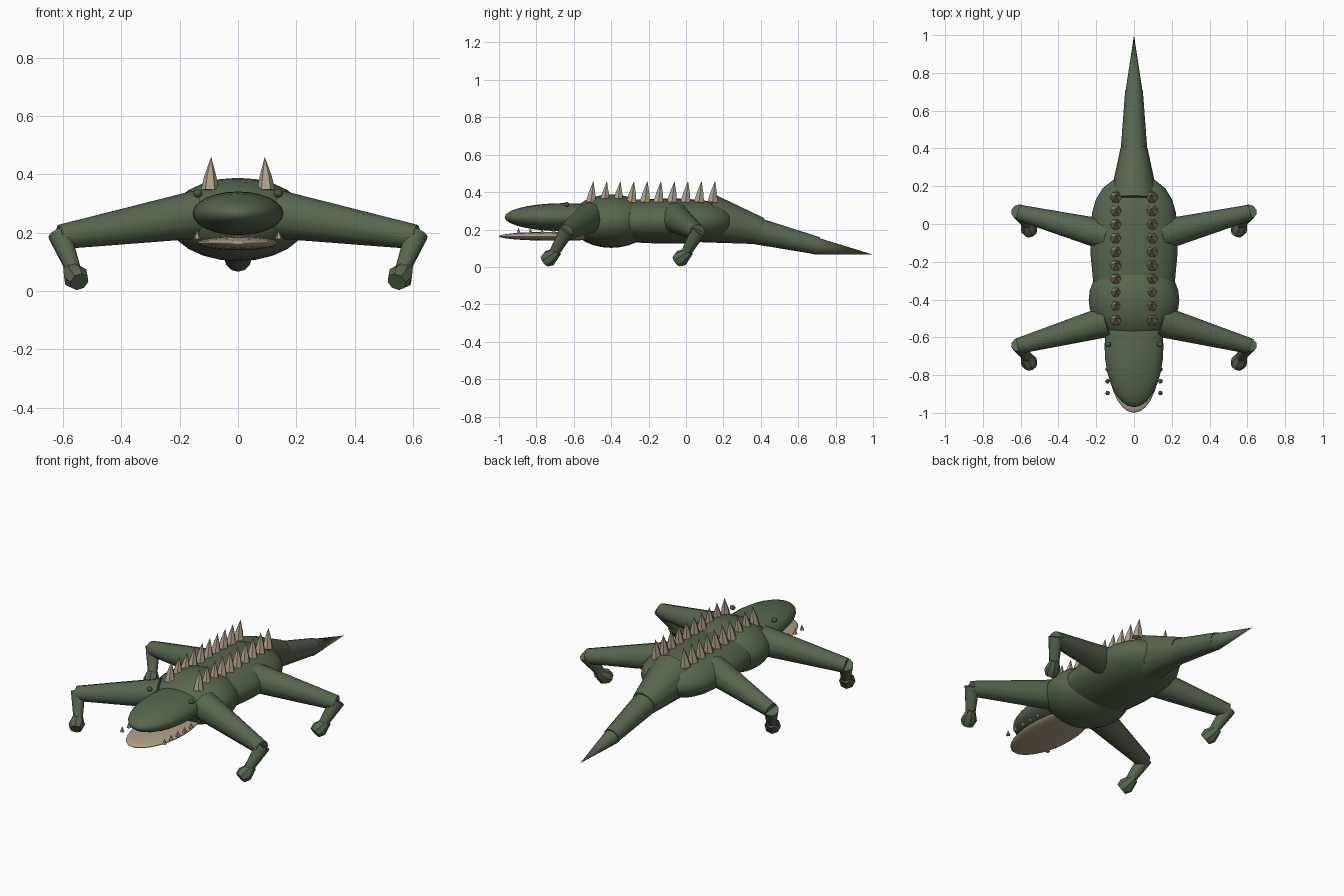
import bpy, bmesh, math
from mathutils import Vector

if "Cube" in bpy.data.objects:
    bpy.data.objects.remove(bpy.data.objects["Cube"])


def material(name, rgb):
    m = bpy.data.materials.new(name)
    m.diffuse_color = (*rgb, 1)
    m.use_nodes = True
    m.node_tree.nodes["Principled BSDF"].inputs["Base Color"].default_value = m.diffuse_color
    return m


GREEN = material("scale green", (0.095, 0.135, 0.075))
DARK = material("eye green", (0.05, 0.11, 0.05))
TAN = material("bone tan", (0.43, 0.35, 0.24))


def finish(bm, name, mat, angle=40):
    bmesh.ops.recalc_face_normals(bm, faces=bm.faces[:])
    me = bpy.data.meshes.new(name)
    bm.to_mesh(me)
    bm.free()
    me.materials.append(mat)
    ob = bpy.data.objects.new(name, me)
    bpy.context.collection.objects.link(ob)
    bpy.ops.object.select_all(action='DESELECT')
    ob.select_set(True)
    bpy.context.view_layer.objects.active = ob
    bpy.ops.object.shade_smooth_by_angle(angle=math.radians(angle))
    return ob


def loft(bm, rings, sides=12, flat=1.0):
    """Closed tube through (x, y, z, radius) rings; flat scales the height."""
    first, last = Vector(rings[0][:3]), Vector(rings[-1][:3])
    axis = (last - first).normalized()
    ref = Vector((0, 0, 1)) if abs(axis.z) < 0.95 else Vector((1, 0, 0))
    u = axis.cross(ref).normalized()
    v = u.cross(axis).normalized()
    loops = []
    for x, y, z, r in rings:
        loop = []
        for i in range(sides):
            a = math.tau * i / sides
            p = Vector((x, y, z)) + u * r * math.sin(a) + v * r * flat * math.cos(a)
            loop.append(bm.verts.new(p))
        loops.append(loop)
    for a, b in zip(loops, loops[1:]):
        for i in range(sides):
            j = (i + 1) % sides
            bm.faces.new((a[i], a[j], b[j], b[i]))
    bm.faces.new(loops[0])
    bm.faces.new(loops[-1])
    bmesh.ops.remove_doubles(bm, verts=loops[0] + loops[-1], dist=0.0005)


def tube(name, rings, mat=GREEN, sides=12, flat=1.0):
    bm = bmesh.new()
    loft(bm, rings, sides, flat)
    return finish(bm, name, mat)


def ellipsoid(name, centre, radii, mat=GREEN, seg=24, rows=14):
    bm = bmesh.new()
    bmesh.ops.create_uvsphere(bm, u_segments=seg, v_segments=rows, radius=1)
    for vert in bm.verts:
        x, y, z = vert.co
        vert.co = [c + r * p for c, r, p in zip(centre, radii, (x, z, y))]
    return finish(bm, name, mat)


# torso, chest, head and lower jaw
torso = [(-0.45, 0.18), (-0.3, 0.217), (-0.15, 0.231), (-0.03, 0.23), (0.06, 0.222),
         (0.13, 0.202), (0.19, 0.165), (0.23, 0.115), (0.25, 0.06), (0.255, 0.01)]
tube("torso", [(0, y, 0.245, r) for y, r in torso], sides=24, flat=0.52)
ellipsoid("chest", (0, -0.4, 0.245), (0.24, 0.22, 0.143))
ellipsoid("head", (0, -0.65, 0.266), (0.156, 0.32, 0.075))
ellipsoid("lower_jaw", (0, -0.7, 0.164), (0.14, 0.3, 0.024), TAN)

# tail in three tapering sections
tube("tail_base", [(0, 0.12, 0.26, 0.132), (0, 0.4, 0.192, 0.072)])
tube("tail_middle", [(0, 0.385, 0.19, 0.071), (0, 0.705, 0.113, 0.047)])
tube("tail_tip", [(0, 0.69, 0.112, 0.047), (0, 1.0, 0.066, 0.0002)])

# legs, with the same lower part placed at each knee
for end, root_y, knee_y in (("front", -0.515, -0.645), ("rear", -0.06, 0.06)):
    for side, s in (("left", -1), ("right", 1)):
        label = f"{end}_{side}"
        tube(label + "_upper_leg", [(s * 0.14, root_y, 0.262, 0.083),
                                    (s * 0.61, knee_y, 0.185, 0.042)])
        tube(label + "_lower_leg", [(s * 0.612, knee_y + 0.008, 0.195, 0.041),
                                    (s * 0.565, knee_y - 0.06, 0.075, 0.027)], sides=10)
        tube(label + "_foot", [(s * 0.578, knee_y - 0.04, 0.082, 0.024),
                               (s * 0.556, knee_y - 0.085, 0.047, 0.045),
                               (s * 0.544, knee_y - 0.11, 0.031, 0.034)], sides=8)

# paired rows of back spines, leaning slightly to the rear
bm = bmesh.new()
for s in (-1, 1):
    for i in range(10):
        y = -0.509 + 0.0723 * i
        loft(bm, [(s * 0.096, y, 0.345, 0.031), (s * 0.095, y + 0.006, 0.393, 0.021),
                  (s * 0.092, y + 0.014, 0.46, 0.0002)], sides=6)
finish(bm, "back_spines", TAN)

# small teeth along both sides of the jaw
bm = bmesh.new()
for s in (-1, 1):
    for i in range(5):
        y = -0.895 + 0.063 * i
        loft(bm, [(s * 0.14, y, 0.178, 0.013), (s * 0.14, y, 0.21, 0.0002)], sides=6)
finish(bm, "teeth", TAN)

# eyes
for side, s in (("left", -1), ("right", 1)):
    ellipsoid(side + "_eye", (s * 0.138, -0.638, 0.334), (0.016, 0.014, 0.014), DARK, 12, 8)
